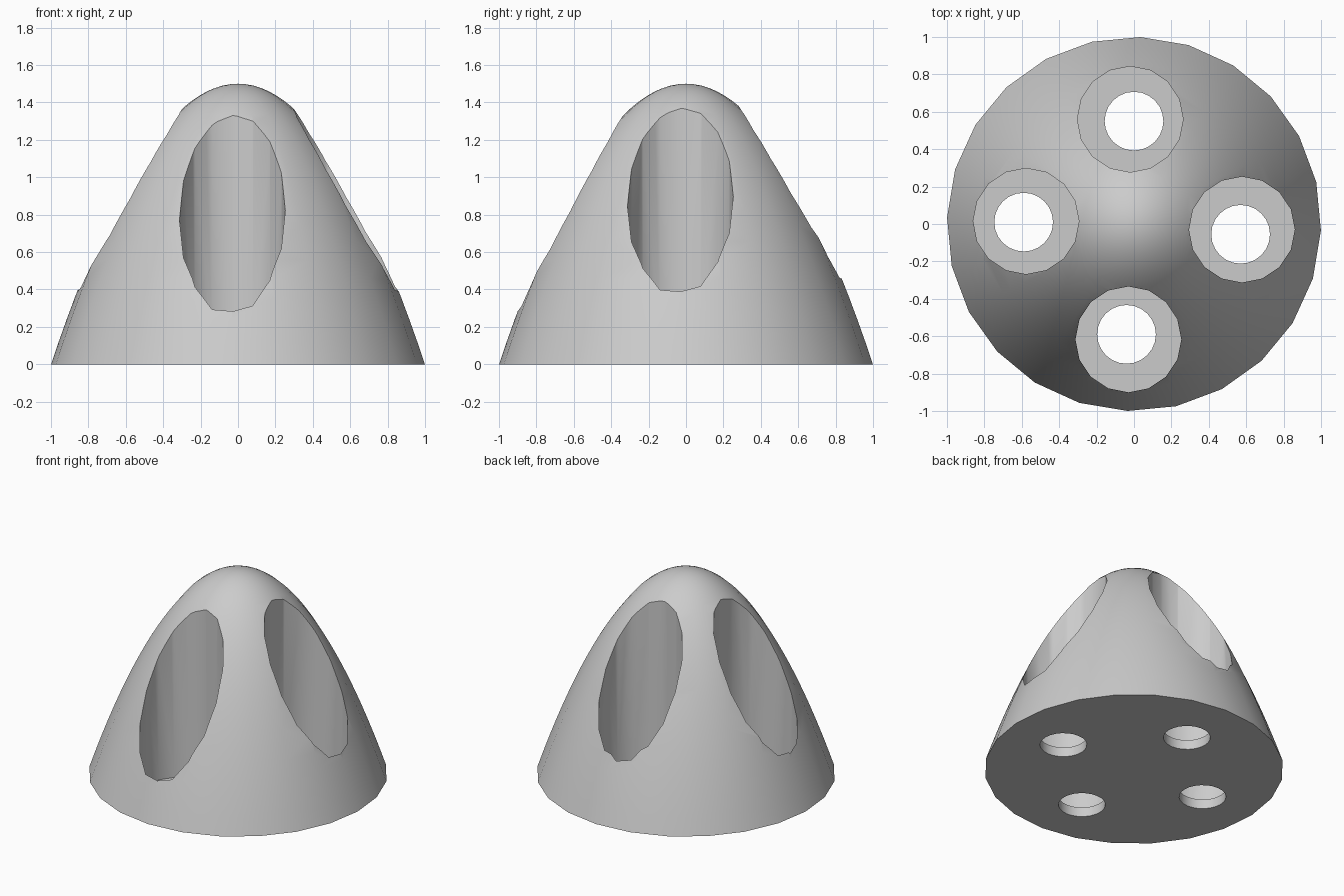
import bpy
import bmesh
from math import radians
from mathutils import Matrix, Vector

HEIGHT = 1.5
SIDES = 24
RINGS = 24
FLOOR = 0.07
# Centres of the wide pockets and of the narrow holes below them
POCKETS = [(-0.02, 0.56), (-0.577, 0.015), (0.577, -0.03), (-0.03, -0.617)]
HOLES = [(0.0, 0.55), (-0.59, 0.01), (0.57, -0.055), (-0.04, -0.59)]

cube = bpy.data.objects.get("Cube")
if cube:
    bpy.data.objects.remove(cube, do_unlink=True)


def grey_material(value):
    mat = bpy.data.materials.new("plain_grey")
    mat.use_nodes = True
    colour = (value, value, value, 1.0)
    mat.diffuse_color = colour
    node = next(n for n in mat.node_tree.nodes if n.type == "BSDF_PRINCIPLED")
    node.inputs["Base Color"].default_value = colour
    return mat


def make_object(name, bm, mat):
    bmesh.ops.recalc_face_normals(bm, faces=bm.faces)
    mesh = bpy.data.meshes.new(name)
    bm.to_mesh(mesh)
    bm.free()
    mesh.materials.append(mat)
    obj = bpy.data.objects.new(name, mesh)
    bpy.context.scene.collection.objects.link(obj)
    return obj


def dome(name, mat):
    """Parabolic profile spun around the z axis, closed underneath."""
    bm = bmesh.new()
    radii = [i / RINGS for i in range(RINGS + 1)]
    verts = [bm.verts.new((0, r, HEIGHT * (1 - r * r))) for r in radii]
    edges = [bm.edges.new(pair) for pair in zip(verts, verts[1:])]
    bmesh.ops.rotate(bm, verts=verts, matrix=Matrix.Rotation(radians(-2), 3, "Z"))
    bmesh.ops.spin(bm, geom=verts + edges, axis=(0, 0, 1), cent=(0, 0, 0),
                   angle=radians(360), steps=SIDES)
    bmesh.ops.remove_doubles(bm, verts=bm.verts, dist=0.0005)
    bmesh.ops.holes_fill(bm, edges=[e for e in bm.edges if e.is_boundary], sides=0)
    return make_object(name, bm, mat)


def cutter(name, centres, radius, sides, low, high, mat):
    """A set of upright cylinders used to drill the body."""
    bm = bmesh.new()
    for x, y in centres:
        place = Matrix.Translation(Vector((x, y, (low + high) / 2)))
        bmesh.ops.create_cone(bm, cap_ends=True, segments=sides, radius1=radius,
                              radius2=radius, depth=high - low, matrix=place)
    obj = make_object(name, bm, mat)
    obj.hide_render = True
    return obj


grey = grey_material(0.6)
body = dome("domed_body", grey)
bpy.ops.object.select_all(action="DESELECT")
bpy.context.view_layer.objects.active = body
body.select_set(True)

# Wide pockets stop at a thin floor, narrow holes go through it
for tool in (cutter("pocket_cutter", POCKETS, 0.283, 16, FLOOR, 2, grey),
             cutter("hole_cutter", HOLES, 0.157, 24, -0.5, 0.5, grey)):
    mod = body.modifiers.new(tool.name, "BOOLEAN")
    mod.operation = "DIFFERENCE"
    mod.solver = "EXACT"
    mod.object = tool
    bpy.ops.object.modifier_apply(modifier=mod.name)
    bpy.data.objects.remove(tool, do_unlink=True)

bpy.ops.object.shade_smooth_by_angle(angle=radians(30))
